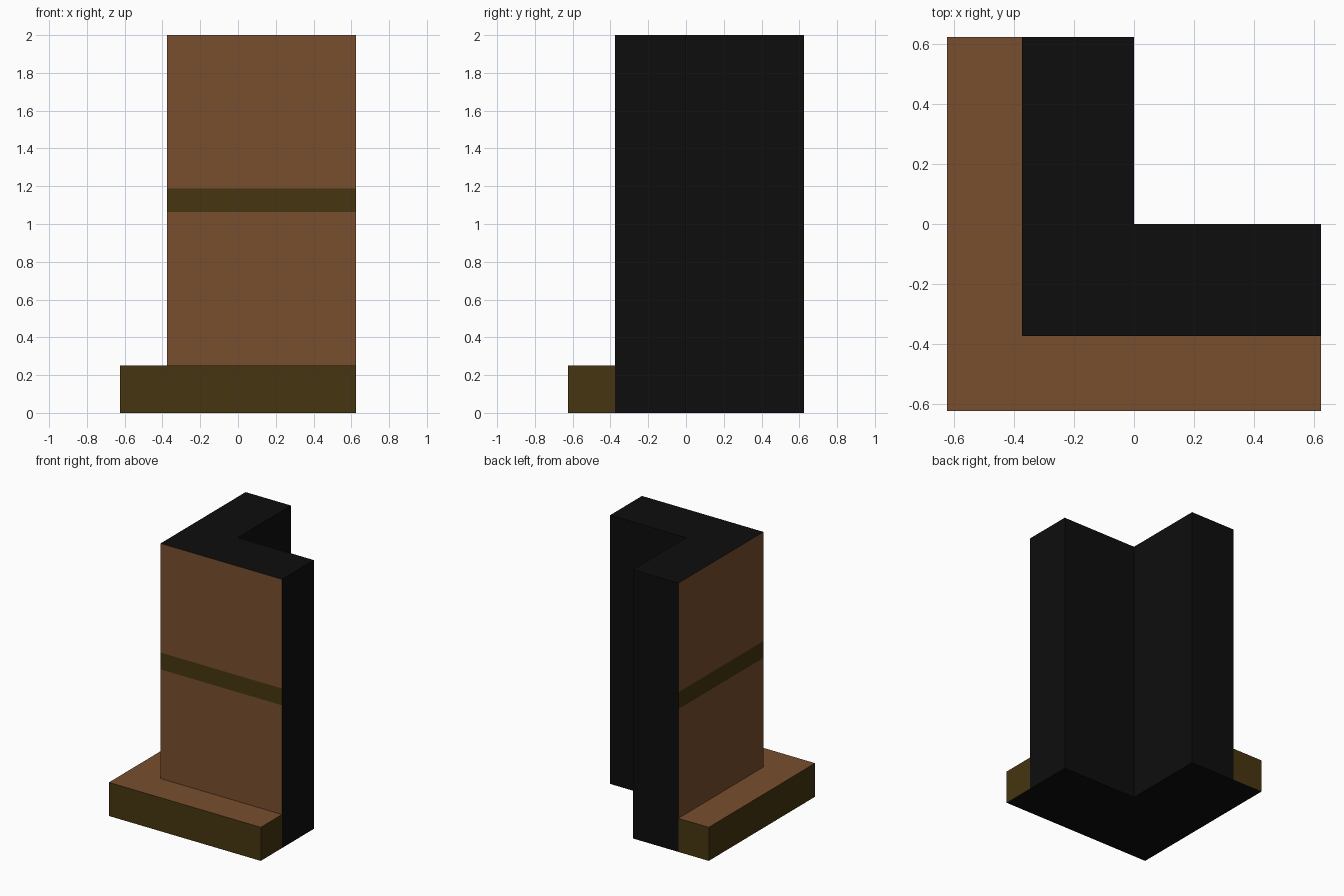
import bpy, bmesh

if "Cube" in bpy.data.objects:
    bpy.data.objects.remove(bpy.data.objects["Cube"])


def material(name, color):
    m = bpy.data.materials.new(name)
    m.diffuse_color = (*color, 1.0)
    m.use_nodes = True
    m.node_tree.nodes["Principled BSDF"].inputs["Base Color"].default_value = m.diffuse_color
    return m


BROWN = material("brown", (0.19, 0.077, 0.028))
OLIVE = material("dark olive", (0.061, 0.035, 0.005))
BLACK = material("black", (0.004, 0.004, 0.004))

END = 0.625     # ends of both arms
OUTER = -0.375  # outer wall planes
BAND = (1.0625, 1.1875)


def corner_prism(name, inner, outer, height, cuts, rule):
    """Extrude an L outline upward, cut it at heights, colour faces by rule."""
    outline = [(outer, outer), (END, outer), (END, inner),
               (inner, inner), (inner, END), (outer, END)]
    bm = bmesh.new()
    base = bm.faces.new([bm.verts.new((x, y, 0)) for x, y in outline])
    top = bmesh.ops.extrude_face_region(bm, geom=[base], use_keep_orig=True)
    verts = [g for g in top["geom"] if isinstance(g, bmesh.types.BMVert)]
    bmesh.ops.translate(bm, verts=verts, vec=(0, 0, height))
    for z in cuts:
        bmesh.ops.bisect_plane(bm, geom=bm.verts[:] + bm.edges[:] + bm.faces[:],
                               plane_co=(0, 0, z), plane_no=(0, 0, 1))
    bmesh.ops.recalc_face_normals(bm, faces=bm.faces[:])
    for f in bm.faces:
        f.normal_update()
        f.material_index = rule(f.normal, f.calc_center_median())
    mesh = bpy.data.meshes.new(name)
    bm.to_mesh(mesh)
    bm.free()
    for m in (BROWN, OLIVE, BLACK):
        mesh.materials.append(m)
    obj = bpy.data.objects.new(name, mesh)
    bpy.context.collection.objects.link(obj)
    return obj


# Wall: brown outer faces with an olive band, black everywhere else
def wall_rule(n, c):
    if min(n.x, n.y) > -0.5:
        return 2
    return 1 if BAND[0] < c.z < BAND[1] else 0


# Skirting: brown top, olive sides, black underside
def skirting_rule(n, c):
    return 0 if n.z > 0.5 else 2 if n.z < -0.5 else 1


corner_prism("corner_wall", 0.0, OUTER, 2.0, BAND, wall_rule)
corner_prism("skirting_step", OUTER, -0.625, 0.25, (), skirting_rule)
